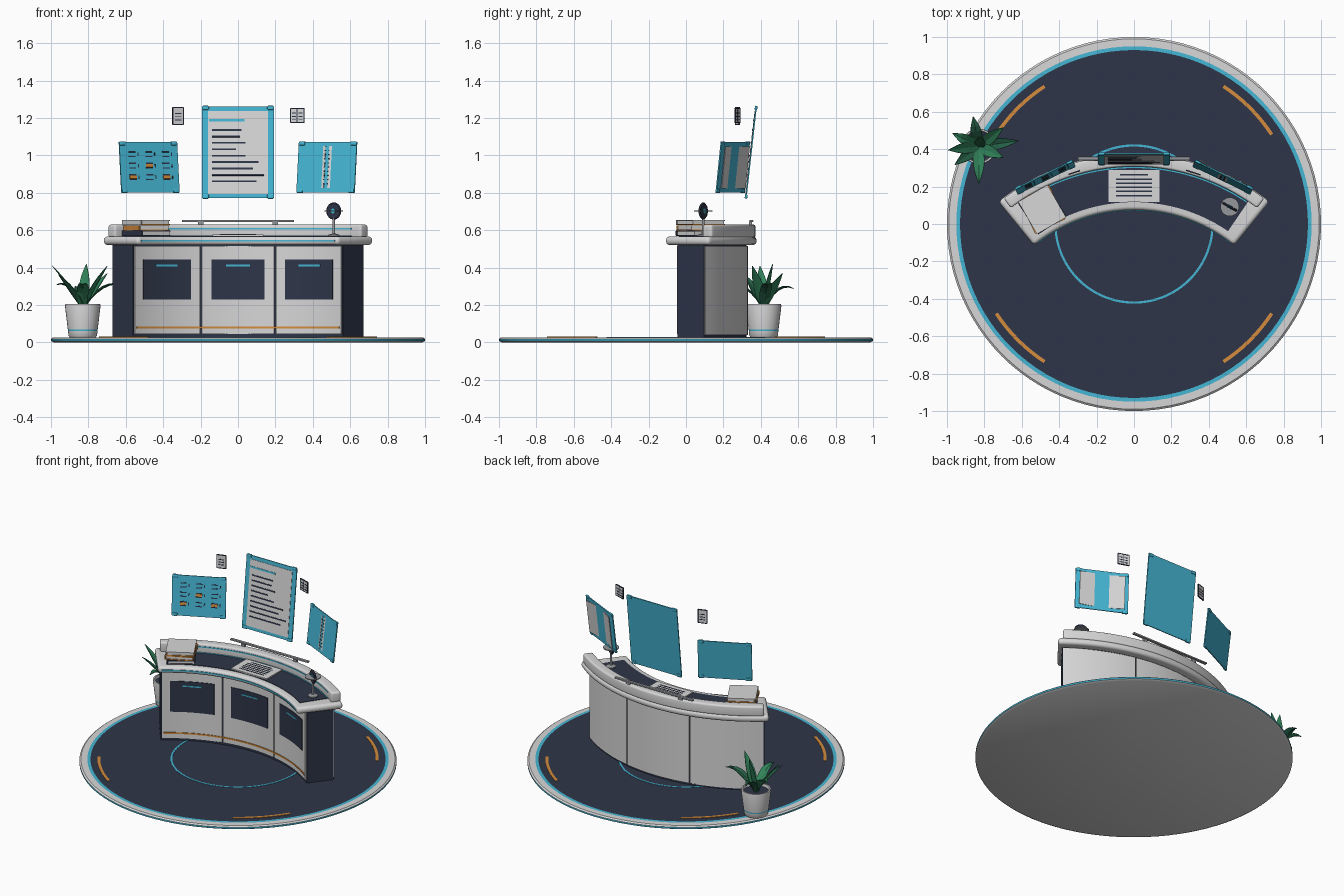
import bpy, bmesh
from math import sin, cos, pi, radians
from mathutils import Matrix, Vector

cube = bpy.data.objects.get("Cube")
if cube:
    bpy.data.objects.remove(cube)


def material(name, *rgb):
    m = bpy.data.materials.new(name)
    m.use_nodes = True
    m.diffuse_color = (*rgb, 1)
    m.node_tree.nodes["Principled BSDF"].inputs["Base Color"].default_value = (*rgb, 1)
    return m


WHITE = material("white", .68, .68, .69)
NAVY = material("navy", .027, .036, .065)
CYAN = material("cyan", .06, .47, .66)
ORANGE = material("orange", .66, .26, .045)
GREEN = material("leaf green", .03, .22, .1)
DARK_GREEN = material("dark leaf green", .02, .12, .065)
GREY = material("grey", .3, .31, .33)

smooth_parts = []
DESK_Y = -.775          # centre of the desk's curve
I = Matrix.Identity(4)


def finish(name, bm, mats, smooth=False, matrix=I):
    bmesh.ops.remove_doubles(bm, verts=bm.verts, dist=1e-5)
    bmesh.ops.recalc_face_normals(bm, faces=bm.faces)
    me = bpy.data.meshes.new(name)
    bm.to_mesh(me)
    bm.free()
    for m in mats:
        me.materials.append(m)
    ob = bpy.data.objects.new(name, me)
    ob.matrix_world = matrix
    bpy.context.collection.objects.link(ob)
    if smooth:
        smooth_parts.append(ob)
    return ob


def round_edges(bm, width, segments=3):
    bmesh.ops.recalc_face_normals(bm, faces=bm.faces)
    edges = [e for e in bm.edges if e.is_manifold and e.calc_face_angle() > .8]
    bmesh.ops.bevel(bm, geom=edges, offset=width, segments=segments, affect='EDGES', profile=.5)


def box(name, size, loc, mat, matrix=I, turn=0, bevel=0):
    bm = bmesh.new()
    place = Matrix.Translation(loc) @ Matrix.Rotation(turn, 4, 'Z') @ Matrix.Diagonal((*size, 1))
    bmesh.ops.create_cube(bm, size=1, matrix=place)
    if bevel:
        round_edges(bm, bevel, 2)
    return finish(name, bm, [mat], bool(bevel), matrix)


def lathe(name, profile, mats, loc=(0, 0, 0), n=48, turn=I):
    """Spin a profile of (radius, height, material slot) around z."""
    bm = bmesh.new()
    rings = [[bm.verts.new((r * cos(2 * pi * i / n), r * sin(2 * pi * i / n), z))
              for i in range(n)] for r, z, _ in profile]
    for k in range(len(rings) - 1):
        a, b = rings[k], rings[k + 1]
        for i in range(n):
            j = (i + 1) % n
            bm.faces.new((a[i], a[j], b[j], b[i])).material_index = profile[k][2]
    return finish(name, bm, mats, True, Matrix.Translation(loc) @ turn)


def arc(name, r0, r1, a0, a1, z0, z1, mat, bevel=0, cy=DESK_Y):
    """Curved slab between two radii; angles in degrees from the back (+y)."""
    bm = bmesh.new()
    n = max(4, int(abs(a1 - a0) / 1.6))
    rows = []
    for i in range(n + 1):
        a = radians(a0 + (a1 - a0) * i / n)
        rows.append([bm.verts.new((r * sin(a), cy + r * cos(a), z))
                     for r, z in ((r0, z0), (r1, z0), (r1, z1), (r0, z1))])
    for p, q in zip(rows, rows[1:]):
        for k in range(4):
            bm.faces.new((p[k], p[k - 1], q[k - 1], q[k]))
    if a1 - a0 < 360:
        bm.faces.new(rows[0])
        bm.faces.new(rows[-1])
    if bevel:
        round_edges(bm, bevel, 4)
    return finish(name, bm, [mat], True)


# Round platform with rim, rings and floor marks
lathe("platform", [(0, 0, 0), (.985, 0, 0), (1, .008, 1), (1, .019, 0), (.99, .027, 0),
                   (.95, .028, 1), (.93, .028, 2), (0, .028, 2)], [WHITE, CYAN, NAVY], n=96)
arc("floor_ring", .414, .426, 0, 360, .026, .030, CYAN, cy=0)
for k in range(4):
    arc("floor_mark", .868, .887, 33 + 90 * k, 57 + 90 * k, .026, .031, ORANGE, cy=0)

# Desk body: dark core with three white panels front and back
arc("desk_core", .92, 1.098, -37.6, 37.6, .028, .525, NAVY)
for c in (-25, 0, 25):
    arc("front_panel", .912, .925, c - 12.2, c + 12.2, .045, .515, WHITE)
    arc("back_panel", 1.09, 1.106, c - 12.3, c + 12.3, .04, .515, WHITE)
    arc("panel_screen", .908, .915, c - 8.9, c + 8.9, .23, .443, NAVY)
    arc("screen_handle", .904, .91, c - 4, c + 4, .407, .416, CYAN)
arc("lower_stripe", .908, .915, -36.5, 36.5, .076, .086, ORANGE)

# Worktop, dark inlay and raised back ledge
arc("worktop", .85, 1.152, -39, 39, .521, .567, WHITE, .02)
arc("worktop_inlay", .892, 1.09, -34.3, 34.3, .56, .570, NAVY)
arc("worktop_stripe", .846, .853, -37.5, 37.5, .540, .549, CYAN)
arc("inlay_trim", 1.074, 1.08, -34, 34, .565, .573, CYAN)
arc("ledge", 1.083, 1.147, -37.4, 37.4, .56, .63, WHITE, .012)
arc("ledge_stripe", 1.080, 1.086, -34, 34, .605, .613, CYAN)
box("projector_bar", (.6, .02, .012), (0, .35, .65), GREY, bevel=.004)
for x in (-.2, .2):
    box("bar_foot", (.03, .015, .02), (x, .345, .636), GREY)

# Printed sheet on the desk
box("desk_sheet", (.275, .172, .008), (0, .204, .574), WHITE)
for k in range(6):
    box("sheet_line", (.19 if k else .15, .008, .003), (0, .262 - k * .022, .578), NAVY)

# Stack of books
for k, (cover, turn) in enumerate(((NAVY, 33), (ORANGE, 26), (WHITE, 30))):
    m = Matrix.Translation((-.49, .078, .57 + k * .029)) @ Matrix.Rotation(radians(turn), 4, 'Z')
    for z in (.003, .025):
        box("book_cover", (.178, .2, .005), (0, 0, z), cover if k < 2 or z > .01 else ORANGE, m)
    box("book_pages", (.168, .19, .018), (.002, 0, .014), WHITE, m)
    box("book_spine", (.005, .2, .026), (-.089, 0, .014), cover, m)

# Small ornament: stand, upright disc and level ring
spot = Vector((.512, .092, 0))
lathe("ornament_stand", [(0, .565, 0), (.032, .565, 0), (.032, .575, 0), (.008, .582, 0),
                         (.006, .67, 0), (0, .67, 0)], [GREY], spot, 24)
upright = Matrix.Rotation(radians(-30), 4, 'Z') @ Matrix.Rotation(pi / 2, 4, 'X')
lathe("ornament_disc", [(0, -.006, 0), (.04, -.006, 0), (.046, 0, 0), (.04, .006, 0), (0, .006, 0)],
      [NAVY], spot + Vector((0, 0, .703)), 32, upright)
lathe("ornament_core", [(0, -.009, 0), (.014, -.009, 0), (.014, .009, 0), (0, .009, 0)],
      [CYAN], spot + Vector((0, 0, .703)), 20, upright)
lathe("ornament_ring", [(0, .7, 0), (.05, .7, 0), (.05, .706, 0), (0, .706, 0)], [GREY], spot, 32)


# Floating panels; local x is across, z is up, -y is the reading side
def frame(x, y, z, yaw, tilt=6.4):
    return (Matrix.Translation((x, y, z)) @ Matrix.Rotation(radians(yaw), 4, 'Z')
            @ Matrix.Rotation(radians(-tilt), 4, 'X'))


def panel(name, m, w, h):
    box(name, (w, .007, h), (0, 0, 0), CYAN, m)
    for sx in (-1, 1):
        for sz in (-1, 1):
            box(name + "_clip", (.034, .014, .022), (sx * (w / 2 - .02), 0, sz * (h / 2 - .007)), CYAN, m, bevel=.004)


mid = frame(0, .348, 1.017, 0)
panel("centre_panel", mid, .386, .492)
box("centre_page", (.322, .004, .446), (0, -.004, -.002), WHITE, mid)
box("page_title", (.19, .004, .012), (-.06, -.006, .171), CYAN, mid)
for k, w in enumerate((.16, .15, .18, .13, .18, .25, .22, .28, .24)):
    box("page_line", (w, .004, .009), (-.14 + w / 2, -.006, .119 - k * .0345), NAVY, mid)

# Left panel: chart of small boxes and links
chart = frame(-.475, .25, .937, 26)
panel("chart_panel", chart, .345, .27)
marked = {(0, 2), (1, 1), (2, 2)}
for col in range(3):
    for row in range(3):
        x, z = -.1 + col * .1, .07 - row * .062
        for dz in (-.013, .013):
            box("chart_dash", (.04, .003, .006), (x, -.004, z + dz), NAVY, chart)
        box("chart_link", (.006, .003, .018), (x + .035, -.004, z), NAVY, chart)
        if (col, row) in marked:
            box("chart_mark", (.042, .004, .017), (x, -.004, z), ORANGE, chart)

# Right panel: open book whose pages sit behind the sheet
book = frame(.475, .25, .937, -26)
panel("book_panel", book, .345, .27)
for s in (-1, 1):
    box("book_page", (.138, .004, .226), (s * .079, .006, 0), WHITE, book, turn=s * .14)
    for k in range(9):
        box("page_edge_mark", (.007, .003, .006), (s * .011, -.0065, .09 - k * .0225), NAVY, book)


# Small floating icons
def icon(name, m, w, h, columns):
    box(name, (w, .004, h), (0, 0, 0), WHITE, m)
    for s in (-1, 1):
        box(name + "_side", (.005, .007, h), (s * w / 2, 0, 0), NAVY, m)
        box(name + "_edge", (w, .007, .005), (0, 0, s * h / 2), NAVY, m)
    for x in columns:
        for k in range(3):
            box(name + "_line", (w * .6 / len(columns), .007, .005), (x, 0, .014 - k * .018), NAVY, m)


icon("sheet_icon", frame(-.32, .275, 1.211, 18, 0), .06, .09, [0])
icon("book_icon", frame(.317, .275, 1.213, -18, 0), .076, .074, [-.018, .018])
box("book_icon_spine", (.004, .007, .074), (0, 0, 0), NAVY, frame(.317, .275, 1.213, -18, 0))

# Potted plant
pot = Vector((-.83, .415, 0))
lathe("plant_pot", [(0, .028, 0), (.07, .028, 0), (.076, .036, 0), (.079, .062, 1), (.080, .070, 0),
                    (.095, .195, 0), (.093, .205, 0), (.084, .205, 0), (.081, .185, 2), (0, .185, 2)],
      [WHITE, CYAN, NAVY], pot, 32)
tips = [(.215, .03, .31), (.13, -.06, .41), (0, -.2, .31), (-.13, -.1, .36), (-.165, -.02, .41),
        (-.14, .07, .31), (-.03, .16, .29), (.13, .1, .37), (.02, .05, .42)]
for k, (dx, dy, tz) in enumerate(tips):
    out = Vector((dx, dy, 0))
    side = Vector((-dy, dx, 0)).normalized()
    bm = bmesh.new()
    rows = []
    for i in range(7):
        t = i / 6
        rise = (tz - .18) * t + .09 * t * (1 - t) * (2 if tz < .35 else .3)
        p = pot + out * t + Vector((0, 0, .18 + rise))
        w = .03 * sin(pi * (.12 + .88 * t) ** .85) + .0005
        rows.append([bm.verts.new(v) for v in (p - side * w + Vector((0, 0, w * .4)), p,
                                               p + side * w + Vector((0, 0, w * .4)))])
    for a, b in zip(rows, rows[1:]):
        for j in (0, 1):
            bm.faces.new((a[j], a[j + 1], b[j + 1], b[j]))
    leaf = finish("leaf", bm, [GREEN if k % 3 else DARK_GREEN])
    leaf.modifiers.new("thickness", 'SOLIDIFY').thickness = .003

# Smooth shading that keeps hard edges
bpy.ops.object.select_all(action='DESELECT')
for ob in smooth_parts:
    ob.select_set(True)
bpy.context.view_layer.objects.active = smooth_parts[0]
bpy.ops.object.shade_smooth_by_angle(angle=radians(35))
